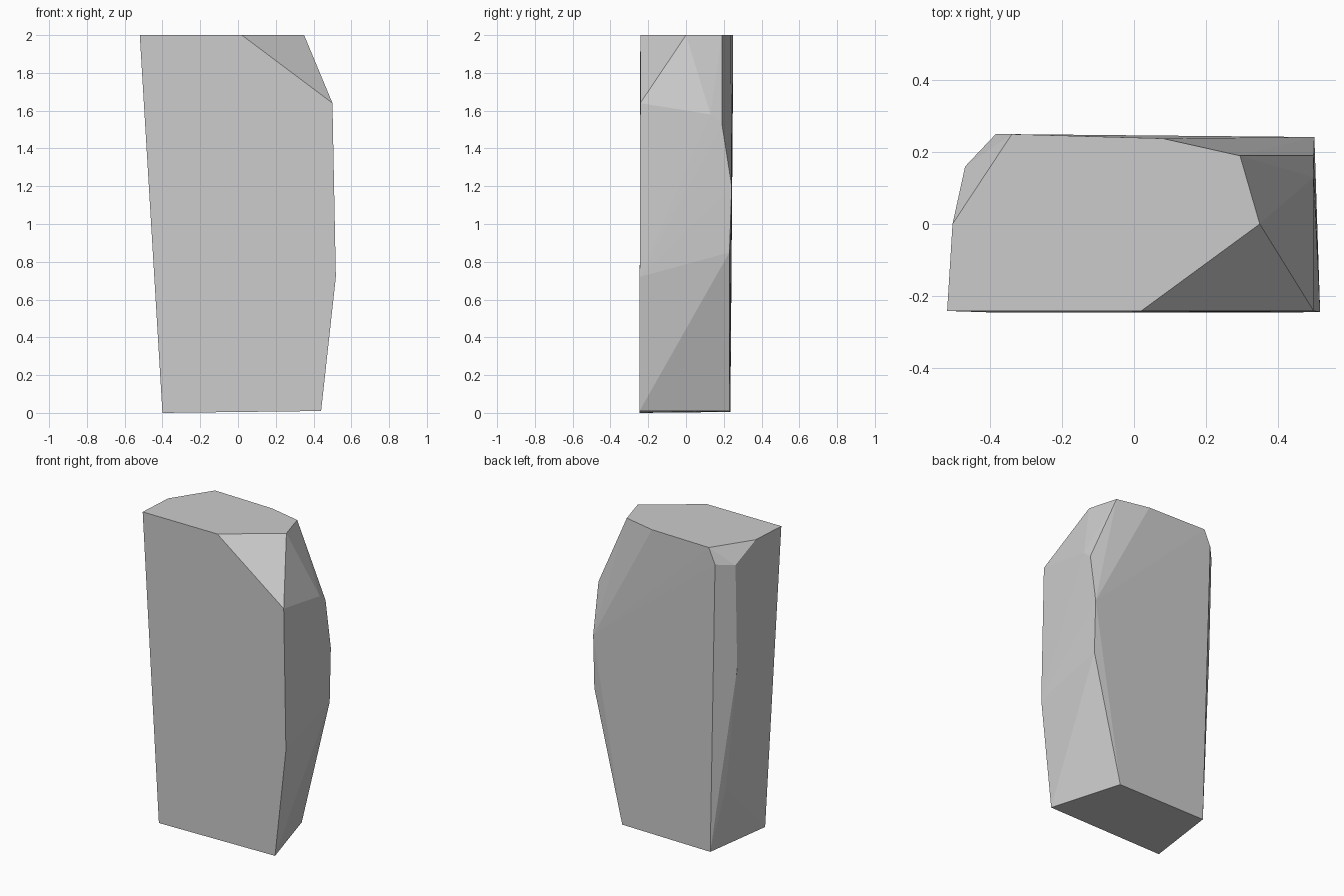
import bpy, bmesh

if "Cube" in bpy.data.objects:
    bpy.data.objects.remove(bpy.data.objects["Cube"])

# Corner points of a chipped stone block, grouped by region
top_rim = [(-.52, -.242, 2), (.02, -.242, 2), (.35, 0, 2), (.295, .19, 2),
           (.08, .238, 2), (-.34, .25, 2), (-.505, 0, 2)]
left_back_edge = [(-.385, .25, 1.9), (-.47, .16, 1.885),
                  (-.468, .14, 1.2), (-.40, .16, .41)]
right_front_edge = [(.5, -.242, 1.64), (.518, -.245, .72)]
right_back_edge = [(.5, .13, 1.58), (.5, .19, 1.53), (.502, .242, 1.2), (.502, .23, .85)]
base = [(-.4, -.246, 0), (.44, -.246, .01), (.30, .23, .01), (-.34, .235, .005)]

# Stone block: convex hull around the corners
bm = bmesh.new()
for p in top_rim + left_back_edge + right_front_edge + right_back_edge + base:
    bm.verts.new(p)
hull = bmesh.ops.convex_hull(bm, input=bm.verts[:])
bmesh.ops.delete(bm, geom=[v for v in bm.verts if not v.link_faces], context='VERTS')
bmesh.ops.dissolve_limit(bm, angle_limit=.005, verts=bm.verts[:], edges=bm.edges[:])
bmesh.ops.recalc_face_normals(bm, faces=bm.faces[:])

mesh = bpy.data.meshes.new("stone_block")
bm.to_mesh(mesh)
bm.free()
bpy.context.collection.objects.link(bpy.data.objects.new("stone_block", mesh))
